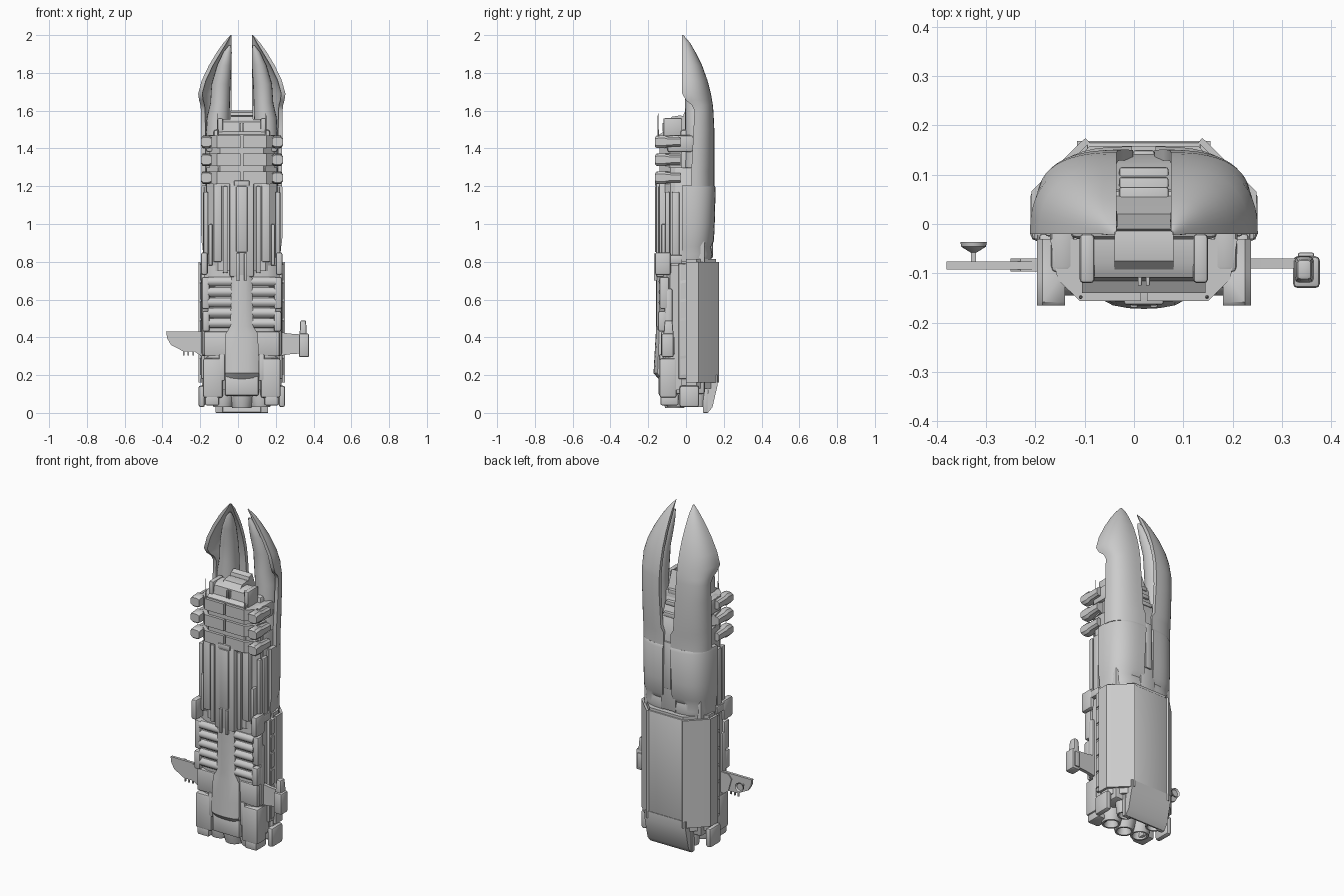
import bpy, bmesh, math
from mathutils import Matrix

CX = 0.02  # hull centre line, the side arms are unequal


def finish(name, bm):
    bmesh.ops.recalc_face_normals(bm, faces=bm.faces)
    me = bpy.data.meshes.new(name)
    bm.to_mesh(me)
    bm.free()
    ob = bpy.data.objects.new(name, me)
    bpy.context.collection.objects.link(ob)
    return ob


def loft(name, rings):
    bm = bmesh.new()
    rs = [[bm.verts.new(p) for p in r] for r in rings]
    n = len(rs[0])
    for a, b in zip(rs, rs[1:]):
        for i in range(n):
            bm.faces.new((a[i], a[(i + 1) % n], b[(i + 1) % n], b[i]))
    bm.faces.new(rs[0])
    bm.faces.new(rs[-1])
    return finish(name, bm)


def box(name, x0, x1, y0, y1, z0, z1, bev=0.006, taper=1.0):
    """Bevelled block; x is measured from the hull centre line."""
    bm = bmesh.new()
    bmesh.ops.create_cube(bm, size=1)
    for v in bm.verts:
        t = taper if v.co.z > 0 else 1
        v.co = (CX + (x0 + x1) / 2 + v.co.x * (x1 - x0) * t,
                (y0 + y1) / 2 + v.co.y * (y1 - y0) * t, (z0 + z1) / 2 + v.co.z * (z1 - z0))
    if bev:
        bmesh.ops.bevel(bm, geom=bm.edges[:], offset=bev, segments=2, profile=0.5, affect='EDGES')
    return finish(name, bm)


def pair(name, x0, x1, *a, **k):
    box("left_" + name, -x1, -x0, *a, **k)
    box("right_" + name, x0, x1, *a, **k)


def prism(name, axis, pts, lo, hi):
    """Extrude an outline: axis z takes (x,y), y takes (x,z), x takes (y,z)."""
    put = {'x': lambda p, d: (CX + d, p[0], p[1]), 'y': lambda p, d: (CX + p[0], d, p[1]),
           'z': lambda p, d: (CX + p[0], p[1], d)}[axis]
    return loft(name, [[put(p, d) for p in pts] for d in (lo, hi)])


def tube(name, x, y, prof, seg=24):
    """Upright round part from (z, rx, ry) levels."""
    return loft(name, [[(CX + x + rx * math.cos(2 * math.pi * i / seg), y + ry * math.sin(2 * math.pi * i / seg), z)
                        for i in range(seg)] for z, rx, ry in prof])


def quarter(name, s, levels, wall=None, p=0.8, n=12):
    """Curved rear shell on one side; levels are (z, inner x, outer x, front y, back y)."""
    def arc(z, xi, xo, y0, y1):
        return [(CX + s * (xi + (xo - xi) * max(0, math.cos(t)) ** p), y0 + (y1 - y0) * math.sin(t) ** p, z)
                for t in [i * math.pi / 2 / n for i in range(n + 1)]]
    rings = []
    for z, xi, xo, y0, y1 in levels:
        inner = [(CX + s * xi, y0, z)]
        if wall:
            w = min(wall, (xo - xi) * .4, (y1 - y0) * .4)
            inner = arc(z, xi, xo - w, y0, y1 - w)[::-1]
        rings.append(arc(z, xi, xo, y0, y1) + inner)
    return loft(name, rings)


for s, side in ((-1, "left"), (1, "right")):
    # Claw shells with the hooked front edge
    quarter(side + "_claw_shell", s, [
        (1.2, .022, .212, .03, .15), (1.28, .022, .213, .03, .15), (1.31, .04, .213, .03, .151),
        (1.5, .052, .215, .04, .15), (1.6, .055, .216, .045, .145), (1.63, .055, .219, .03, .142),
        (1.655, .055, .226, .0, .138), (1.69, .055, .231, -.02, .132), (1.76, .055, .212, -.02, .114),
        (1.84, .055, .174, -.02, .085), (1.91, .055, .132, -.02, .05), (1.96, .055, .096, -.02, .021),
        (2.0, .055, .06, -.022, -.014)], wall=.022)
    # Inner fork arms nested in the shells
    loft(side + "_fork_arm", [[(CX + s * (x + rx * math.cos(a)), y + ry * math.sin(a), z)
         for a in [k * math.pi / 10 for k in range(20)]] for z, x, y, rx, ry in [
        (1.2, .12, .06, .08, .07), (1.45, .125, .06, .065, .065), (1.56, .125, .06, .06, .065),
        (1.64, .115, .055, .052, .06), (1.74, .11, .045, .05, .05), (1.84, .092, .02, .038, .04),
        (1.91, .075, .0, .022, .022), (1.945, .063, -.012, .006, .006)]])
    # Shoulder hull behind the claws
    quarter(side + "_shoulder_hull", s, [
        (.8, .035, .2, -.02, .13), (.84, .035, .205, -.02, .14), (.88, .035, .208, -.02, .132),
        (.91, .03, .214, -.02, .148), (1.0, .03, .216, -.02, .152), (1.19, .024, .216, -.02, .157),
        (1.205, .024, .212, -.02, .15)], p=.7)
    # Cargo bay: angled side armour panels
    prism(side + "_angled_cargo_panel", 'z', [(s * x, y) for x, y in
          [(.118, .174), (.128, .166), (.228, .066), (.23, .0), (.215, .0), (.215, .06), (.11, .165)]], .16, .8)
    for i in range(6):
        z = .2 + i * .1
        prism(side + "_side_armour_%d" % i, 'x', [(-.03, z), (.035, z + .01), (.05, z + .05),
              (.03, z + .095), (-.03, z + .085)], s * .17, s * .222)
    # Antennas
    tube(side + "_antenna", s * .128, -.148, [(1.44, .004, .004), (1.5, .004, .004), (1.505, .002, .002),
                                               (1.585, .0015, .0015)], 8)
    # Engines
    tube(side + "_engine", s * .1, -.05, [(.2, .05, .05), (.13, .06, .06), (.07, .06, .06), (.03, .05, .05),
                                           (.03, .04, .04), (.09, .028, .028)])
    tube(side + "_rear_engine", s * .1, .065, [(.2, .05, .04), (.1, .055, .045), (.03, .045, .038),
                                                (.03, .036, .03), (.08, .025, .02)])
    # Ribbed flank coils
    for i in range(5):
        z = .475 + i * .055
        prism(side + "_coil_rib_%d" % i, 'x', [(-.1, z - .026), (-.128, z - .024), (-.141, z - .013), (-.145, z),
              (-.141, z + .013), (-.128, z + .024), (-.1, z + .026)], s * .05, s * .178)
    # Paired collar bands near the bow, with end pods
    for i in range(3):
        z = 1.245 + i * .095
        prism(side + "_collar_band_%d" % i, 'z', [(s * x, y) for x, y in
              [(.006, -.156), (.13, -.156), (.175, -.112), (.19, -.03), (.006, -.03)]], z - .033, z + .033)
        loft(side + "_collar_pod_%d" % i, [[(CX + s * x, y, z + dz) for x, dz in
             [(.16, -h * .7), (.175, -h), (.205, -h), (.217, -h * .6), (.217, h * .6), (.205, h), (.175, h), (.16, h * .7)]]
             for y, h in [(-.165, .024), (-.158, .031), (-.115, .034), (-.1, .027), (-.03, .024)]])

# Shoulder centre strip and the throat between the claws
box("shoulder_centre_strip", -.05, .05, .0, .142, .82, 1.2)
box("strip_inlay", -.022, .022, .13, .15, .95, 1.23)
prism("claw_throat", 'x', [(-.03, 1.1), (.14, 1.1), (.142, 1.26), (.12, 1.34), (.09, 1.4), (.05, 1.52),
                            (.02, 1.6), (-.01, 1.59), (-.03, 1.5)], -.06, .06)
for i in range(3):
    box("throat_rib_%d" % i, -.05, .05, .03, .115 - i * .02, 1.36 + i * .06, 1.385 + i * .06, .005)
box("bow_block", -.15, .15, -.03, .07, 1.15, 1.5, .015)

# Inner core joining everything
box("core", -.19, .19, -.06, .1, .16, 1.3, .01)

# Cargo bay back, tail ramp and top lip
box("cargo_back", -.115, .115, .05, .165, .16, .8, .004)
prism("cargo_frame", 'z', [(-.21, 0), (-.21, .055), (-.11, .158), (.11, .158), (.21, .055), (.21, 0)], .13, .815)
prism("tail_ramp", 'x', [(.1, .005), (.115, 0), (.14, .03), (.168, .15), (.168, .2), (.13, .2)], -.135, .135)
pair("tail_fin", .1, .14, .09, .115, .0, .15, .004)
box("tail_base", -.19, .19, -.11, .1, .1, .3, .012)

# Front hull: stepped upper and lower bodies
front = [(-.2, -.02), (-.2, -.085), (-.17, -.11), (-.135, -.14), (.135, -.14), (.17, -.11), (.2, -.085), (.2, -.02)]
prism("upper_front_hull", 'z', [(x * .93, y * .95) for x, y in front], .75, 1.3)
prism("lower_front_hull", 'z', [(x, y if y > -.12 else -.122) for x, y in front], .12, .78)
prism("neck_hull", 'z', [(x * .86, y) for x, y in front], 1.2, 1.46)

# Keel spine on the front
box("upper_spine", -.065, .065, -.158, -.1, .72, 1.22, .01)
box("upper_spine_ridge", -.03, .03, -.165, -.12, .85, 1.2, .006)
pair("spine_prong", .012, .028, -.17, -.12, .7, .845, .004)
box("spine_cap", -.04, .04, -.163, -.1, 1.2, 1.23, .004)
loft("keel_spine", [[(CX + w * x, -.1 - d * y, z) for x, y in
     [(-1, 0), (-1, .7), (-.7, .9), (-.35, .98), (0, 1), (.35, .98), (.7, .9), (1, .7), (1, 0)]]
     for z, w, d in [(.18, .085, .045), (.21, .09, .072), (.3, .09, .067), (.42, .085, .06), (.46, .06, .058),
                     (.74, .055, .058)]])

# Wide beam across the hull that carries the side arms
box("arm_beam", -.2, .2, -.132, -.06, .3, .43, .008)
pair("beam_foot", .09, .12, -.14, -.1, .17, .31, .006)

# Long rails and plates on the upper front hull
pair("inner_rail", .075, .1, -.148, -.1, .74, 1.2)
pair("middle_plate", .105, .15, -.142, -.09, .8, 1.215)
pair("outer_rail", .178, .203, -.11, -.085, .82, 1.17)
pair("side_rail", .178, .205, -.075, -.035, .8, 1.17)
pair("rear_side_rail", .175, .2, -.025, .02, .8, 1.2)
pair("inner_block", .155, .175, -.13, -.09, .78, 1.0)
pair("side_pod", .18, .216, -.165, -.08, .73, .85, .012)
pair("side_pod_tail", .18, .212, -.1, -.02, .79, .835, .006)

# Lower flank equipment
pair("flank_tank", .175, .212, -.115, -.07, .3, .66, .015)
pair("flank_bulge", .17, .21, -.148, -.1, .43, .54, .012)
pair("flank_block", .17, .212, -.14, -.09, .55, .72, .01)
pair("rear_flank_panel", .16, .216, -.04, .05, .18, .79, .006)
pair("stern_box", .1, .205, -.14, -.05, .08, .29, .012)
pair("stern_step", .12, .195, -.135, -.04, .04, .1, .008)
pair("landing_leg", .195, .23, -.035, .07, .03, .145, .014)
tube("main_engine", 0, -.06, [(.25, .07, .07), (.12, .07, .07), (.06, .058, .06), (.025, .05, .05),
                               (.025, .04, .04), (.08, .025, .025)])
box("stern_centre", -.09, .09, -.145, -.06, .09, .2, .012)

# Bridge at the bow
prism("bridge", 'x', [(-.03, 1.44), (-.14, 1.44), (-.14, 1.475), (-.115, 1.49), (-.108, 1.54), (-.08, 1.555),
                       (-.03, 1.555)], -.125, .125)
prism("bridge_roof", 'x', [(-.1, 1.54), (-.075, 1.568), (-.03, 1.575), (.02, 1.56), (.02, 1.5), (-.1, 1.5)], -.06, .06)
pair("bridge_cheek", .1, .13, -.12, -.02, 1.46, 1.56, .008)
pair("bridge_shoulder", .14, .19, -.1, .04, 1.38, 1.47, .014)
pair("bridge_strut", .004, .012, -.125, -.1, 1.49, 1.535, .002)

# Left arm blade, with small dish
prism("left_arm_blade", 'y', [(-.2, .43), (-.4, .43), (-.395, .395), (-.375, .36), (-.345, .345), (-.31, .325),
                               (-.25, .325), (-.215, .3), (-.2, .3)], -.092, -.076)
prism("left_arm_root", 'y', [(-.19, .43), (-.25, .425), (-.27, .4), (-.25, .33), (-.19, .3)], -.096, -.07)
for i in range(3):
    box("blade_sensor_%d" % i, -.312 + i * .025, -.304 + i * .025, -.088, -.08, .305, .335, 0)
ob = tube("dish", 0, 0, [(0, .006, .006), (.012, .025, .025), (.022, .027, .027), (.013, .02, .02)], 16)
ob.matrix_world = Matrix.Translation((-.325, -.058, .385)) @ Matrix.Rotation(-math.pi / 2, 4, 'X') @ Matrix.Translation((-CX, 0, 0))
box("dish_post", -.35, -.34, -.08, -.05, .38, .39, 0)

# Right arm with gun pod
prism("right_arm", 'y', [(.19, .43), (.25, .42), (.32, .415), (.32, .315), (.25, .31), (.19, .3)], -.09, -.07)
box("pod_body", .302, .357, -.13, -.065, .295, .42, .01)
box("pod_nose", .305, .345, -.12, -.065, .4, .49, .008, taper=.75)
box("pod_back", .312, .345, -.08, -.058, .31, .4, .004)

bpy.ops.object.select_all(action='SELECT')
bpy.context.view_layer.objects.active = bpy.context.selected_objects[0]
bpy.ops.object.shade_smooth_by_angle(angle=math.radians(35))
